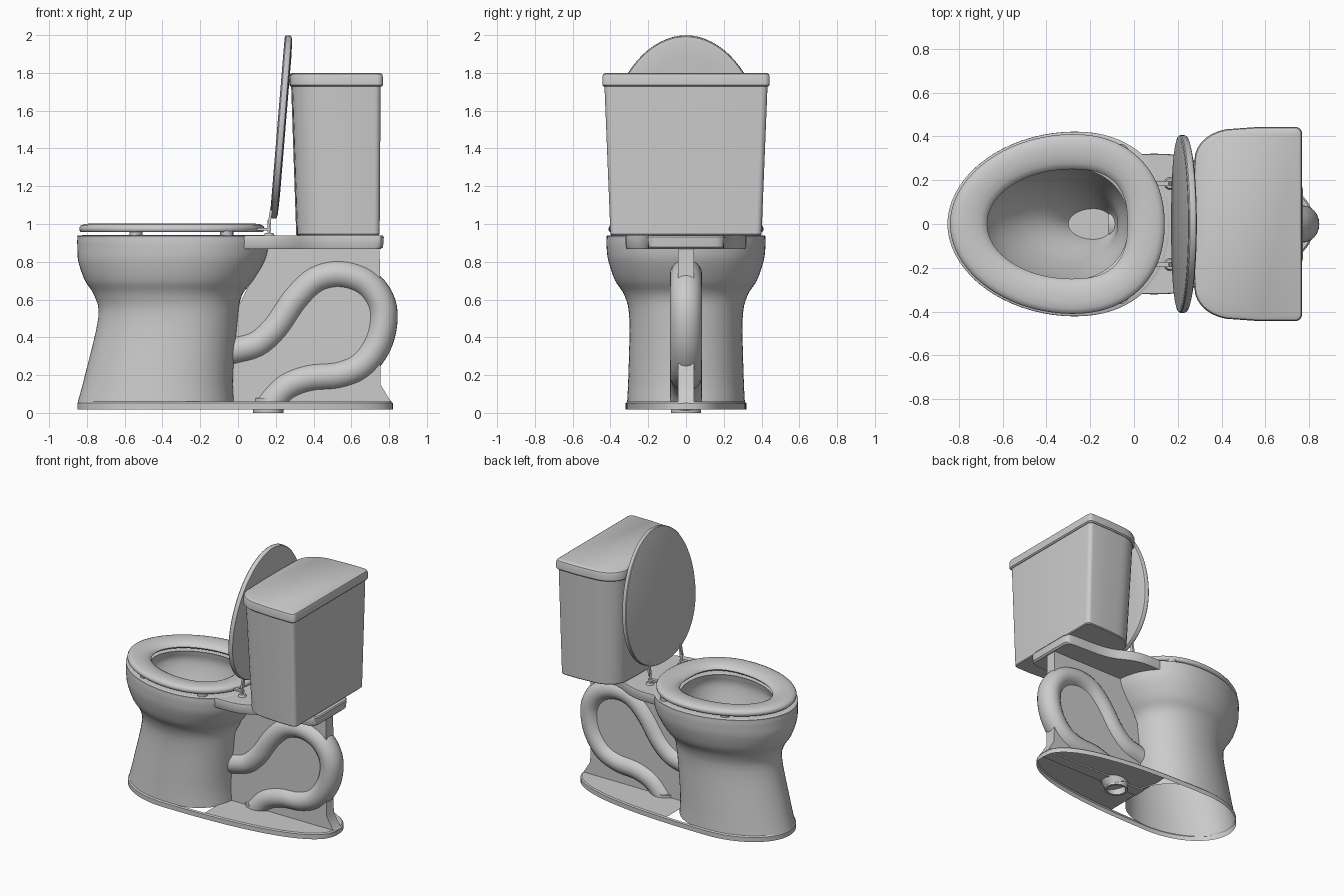
import bpy, bmesh, math
from mathutils import Vector, Matrix

if "Cube" in bpy.data.objects:
    bpy.data.objects.remove(bpy.data.objects["Cube"])


def make(name, verts, faces, angle=35):
    me = bpy.data.meshes.new(name)
    bm = bmesh.new()
    vs = [bm.verts.new(v) for v in verts]
    for f in faces:
        bm.faces.new([vs[i] for i in f])
    bmesh.ops.recalc_face_normals(bm, faces=bm.faces)
    bm.to_mesh(me)
    bm.free()
    ob = bpy.data.objects.new(name, me)
    bpy.context.collection.objects.link(ob)
    bpy.ops.object.select_all(action='DESELECT')
    ob.select_set(True)
    bpy.context.view_layer.objects.active = ob
    bpy.ops.object.shade_smooth_by_angle(angle=math.radians(angle))
    return ob


def loft(name, rings, start=False, end=False, closed=False, angle=35):
    """Bridge equal-sized rings of points, optionally capped or closed into a torus."""
    n, m = len(rings[0]), len(rings)
    verts = [p for r in rings for p in r]
    faces = []
    for k in range(m if closed else m - 1):
        a, b = k * n, (k + 1) % m * n
        faces += [(a + i, a + (i + 1) % n, b + (i + 1) % n, b + i) for i in range(n)]
    if start:
        faces.append(range(n))
    if end:
        faces.append(range((m - 1) * n, m * n))
    return make(name, verts, faces, angle)


def spline(pts, steps=4):
    """Catmull-Rom through tuples of any length."""
    out = []
    for i in range(len(pts) - 1):
        q = [pts[max(i - 1, 0)], pts[i], pts[i + 1], pts[min(i + 2, len(pts) - 1)]]
        for s in range(steps):
            t = s / steps
            out.append(tuple(0.5 * (2 * b + (c - a) * t + (2 * a - 5 * b + 4 * c - d) * t * t
                                    + (3 * b - a - 3 * c + d) * t ** 3) for a, b, c, d in zip(*q)))
    return out + [tuple(pts[-1])]


def egg(z, x0, x1, w, mid=0.57, nf=1.95, nr=2.2, n=72):
    """Egg outline: blunt at the rear (x1), pointed at the front (x0)."""
    cx, pts = x0 + mid * (x1 - x0), []
    for i in range(n):
        t = 2 * math.pi * i / n
        c, s = math.cos(t), math.sin(t)
        e = 2 / (nr if c > 0 else nf)
        rx = x1 - cx if c > 0 else x0 - cx
        pts.append((cx + rx * abs(c) ** e, math.copysign(w * abs(s) ** e, s), z))
    return pts


def tank_ring(z, x0, x1, w):
    """Rectangle with large front corners and small back corners."""
    half = []
    for k in range(9):
        a = math.pi / 2 * k / 8
        half.append((x0 + 0.006 + 0.18 * (1 - math.cos(a)), w - 0.15 + 0.142 * math.sin(a)))
    half.append((x0 + 0.3, w))
    for k in range(6):
        a = math.pi / 2 * k / 5
        half.append((x1 - 0.03 + 0.03 * math.sin(a), w - 0.03 + 0.03 * math.cos(a)))
    half.insert(0, (x0 + 0.001, 0.1))
    return [(x, y, z) for x, y in half] + [(x, -y, z) for x, y in reversed(half)]


# Bowl and pedestal: outer wall, rim and basin in one loft (z, front, rear, half width)
bowl = [(.05, -.85, -.02, .312), (.2, -.81, -.025, .305), (.5, -.74, 0, .3), (.62, -.76, .02, .325),
        (.7, -.81, .08, .375), (.8, -.845, .14, .41), (.87, -.85, .16, .42), (.925, -.85, .165, .42),
        (.94, -.835, .15, .405), (.94, -.69, -.01, .27), (.925, -.68, -.02, .26), (.85, -.7, 0, .27),
        (.7, -.64, -.03, .23), (.55, -.52, -.07, .17), (.42, -.36, -.08, .1), (.36, -.3, -.1, .07)]
loft("bowl", [egg(*s) for s in spline(bowl)], end=True)

# Base foot: rim wall all round, top plate only behind the pedestal
foot = [egg(z, -.85 + d, .82 - d, .32 - d, .28, 2, 2.5, 96)
        for z, d in ((.018, 0), (.052, 0), (.06, .008))]
n = len(foot[0])
verts = [p for r in foot for p in r]
faces = [(k * n + i, k * n + (i + 1) % n, (k + 1) * n + (i + 1) % n, (k + 1) * n + i)
         for k in range(2) for i in range(n)]
rear = [i for i in range(n) if foot[2][i][0] > -.14]
rear = [i for i in rear if i > n / 2] + [i for i in rear if i <= n / 2]
faces.append([2 * n + i for i in rear])
make("foot", verts, faces)

# Drain outlet under the foot
loft("drain_outlet", [[(.16 + r * math.cos(i * math.pi / 16), r * math.sin(i * math.pi / 16), z)
                       for i in range(32)]
                      for r, z in ((.08, 0), (.08, .08), (.065, .08), (.065, 0))], closed=True)

# Vertical web between pedestal and rear
web = [(-.05, .05), (.82, .05), (.80, .075), (.755, .15), (.75, .88), (.12, .88), (.06, .68), (-.03, .5)]
loft("rear_web", [[(x, y, z) for x, z in web] for y in (-.042, .042)], True, True)

# Trapway tube
path = spline([(-.1, .31), (-.02, .33), (.1, .365), (.2, .455), (.3, .6), (.41, .705), (.54, .735),
               (.67, .695), (.75, .6), (.768, .49), (.735, .36), (.65, .25), (.53, .2), (.38, .185),
               (.26, .14), (.18, .06), (.165, .03)], 5)
rings = []
for i, p in enumerate(path):
    a, b = path[max(i - 1, 0)], path[min(i + 1, len(path) - 1)]
    t = Vector((b[0] - a[0], 0, b[1] - a[1])).normalized()
    side = Vector((t.z, 0, -t.x))
    rings.append([Vector((p[0], 0, p[1])) + side * .077 * math.cos(u) + Vector((0, .085 * math.sin(u), 0))
                  for u in (2 * math.pi * k / 24 for k in range(24))])
loft("trapway", rings, True, True, angle=60)

# Tank shelf
half = spline([(.02, .32), (.17, .318), (.27, .29), (.38, .235), (.5, .21), (.72, .2), (.76, .185), (.772, .15)])
shelf = half + [(x, -y) for x, y in reversed(half)]
loft("tank_shelf", [[(x - d * (x > .5), y * (1 - d * 1.5), z) for x, y in shelf]
                    for z, d in ((.868, .015), (.878, .004), (.93, 0), (.9385, .006))], True, True)

# Tank and its lid
loft("tank", [tank_ring(.94, .312, .745, .395), tank_ring(.946, .307, .75, .4),
              tank_ring(1.74, .28, .755, .432)], True, True)
loft("tank_lid", [tank_ring(z, .27 + d, .767 - d, .443 - d)
                  for z, d in ((1.727, .008), (1.735, 0), (1.78, 0), (1.793, .004), (1.8, .015))], True, True)

# Seat ring: cross-section blends from outer outline to inner opening
outer, inner = egg(0, -.84, .14, .41), egg(0, -.67, -.03, .25, .6, 2, 2.6)
profile = [(0.05, .957), (0, .966), (0, .98), (.04, .991), (.15, .999), (.35, 1.003), (.6, 1.0),
           (.82, .992), (.95, .98), (1, .968), (.95, .957)]
loft("seat", [[(a[0] + (b[0] - a[0]) * f, a[1] + (b[1] - a[1]) * f, z) for a, b in zip(outer, inner)]
              for f, z in profile], closed=True, angle=50)

# Raised seat cover: slab modelled flat, then tilted upright against the tank
tilt = math.atan2(.08, .97)
down, out = Vector((math.sin(tilt), 0, math.cos(tilt))), Vector((math.cos(tilt), 0, -math.sin(tilt)))
cover = [(0, .015), (.003, .004), (.008, 0), (.028, 0), (.036, .005), (.041, .025), (.044, .12)]
loft("seat_cover", [[Vector((.168, p[1], 1.03)) + down * (.14 - p[0]) + out * z
                     for p in egg(0, -.833 + d, .14 - d, .405 - d)] for z, d in cover], True, True)


def cylinder(name, x, y, z0, z1, r, r2=None):
    loft(name, [[(x + q * math.cos(i * math.pi / 8), y + q * math.sin(i * math.pi / 8), z) for i in range(16)]
                for z, q in ((z0, r), (z1, r2 or r))], True, True)


# Hinges and seat bumpers on both sides
for s, tag in ((-1, "right"), (1, "left")):
    cylinder("hinge_base_" + tag, .165, s * .185, .935, .953, .03, .022)
    cylinder("hinge_post_" + tag, .163, s * .185, .95, 1.02, .008)
    loft("hinge_arm_" + tag, [[(x, s * .185 + y, z) for y, z in ((-.012, .965), (.012, .965), (.012, .98), (-.012, .98))]
                              for x in (.1, .175)], True, True)
    loft("cover_tab_" + tag, [[(x, s * .185 + y, z) for x, y in ((.16, -.012), (.174, -.012), (.174, .012), (.16, .012))]
                              for z in (1.0, 1.018)] +
         [[(x, s * .185 + y, 1.09) for x, y in ((.172, -.012), (.186, -.012), (.186, .012), (.172, .012))]], True, True)
    for x, y, part in ((-.54, .31, "front"), (-.06, .33, "rear")):
        cylinder("bumper_%s_%s" % (part, tag), x, s * y, .938, .962, .035)
